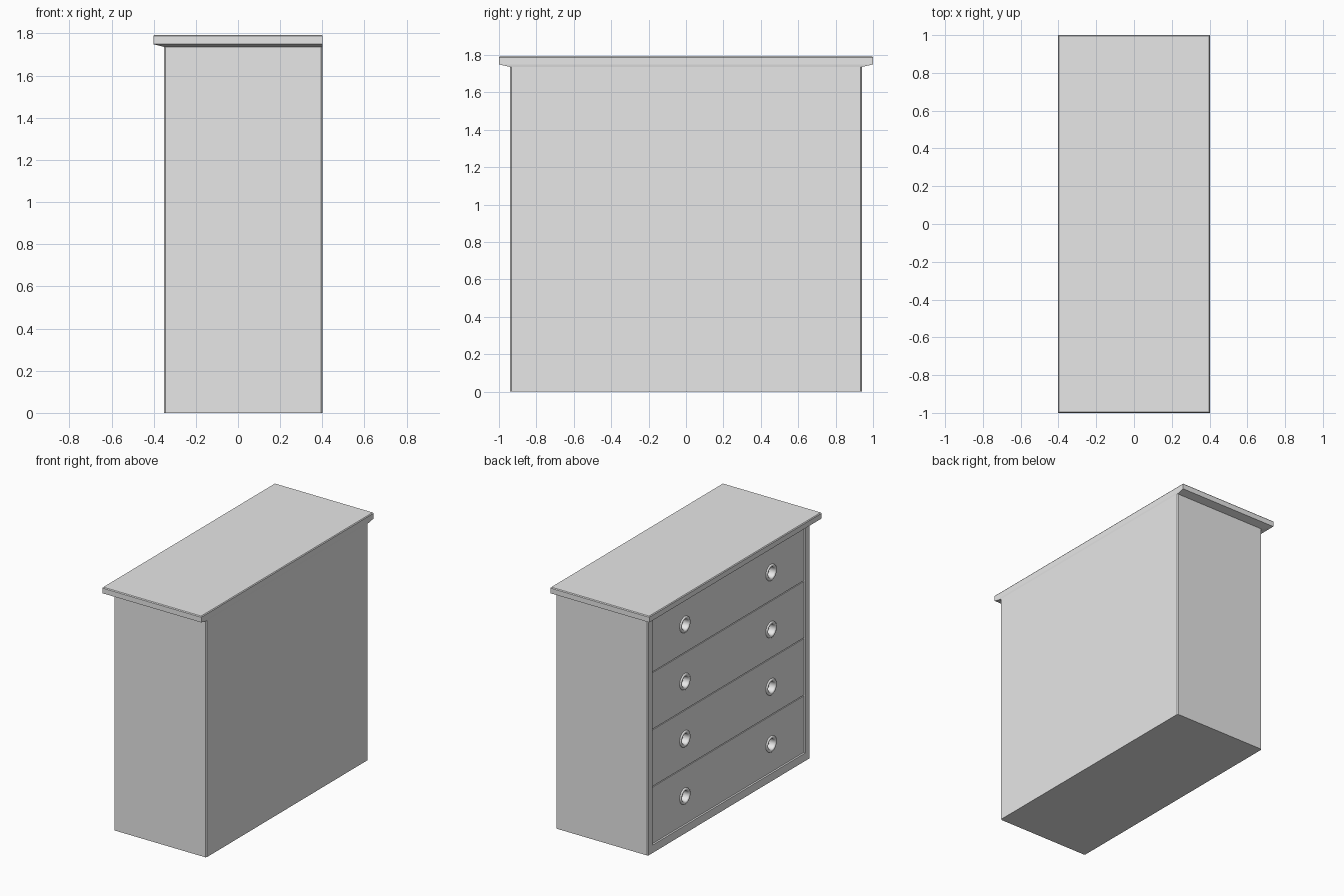
import bpy, bmesh, math
from mathutils import Vector

old = bpy.data.objects.get("Cube")
if old:
    bpy.data.objects.remove(old, do_unlink=True)

# Single painted-wood colour
grey = bpy.data.materials.new("light grey")
grey.diffuse_color = (0.8, 0.8, 0.8, 1)
grey.use_nodes = True
grey.node_tree.nodes["Principled BSDF"].inputs["Base Color"].default_value = (0.8, 0.8, 0.8, 1)


def finish(bm, name):
    bmesh.ops.recalc_face_normals(bm, faces=bm.faces)
    mesh = bpy.data.meshes.new(name)
    bm.to_mesh(mesh)
    bm.free()
    mesh.materials.append(grey)
    ob = bpy.data.objects.new(name, mesh)
    bpy.context.collection.objects.link(ob)
    return ob


def box(name, lo, hi, upright_bevel=0.0):
    lo, hi = Vector(lo), Vector(hi)
    bm = bmesh.new()
    bmesh.ops.create_cube(bm, size=1)
    for v in bm.verts:
        v.co = (lo + hi) / 2 + v.co * (hi - lo)
    if upright_bevel:
        edges = [e for e in bm.edges
                 if abs(e.verts[0].co.z - e.verts[1].co.z) > 0.01]
        bmesh.ops.bevel(bm, geom=edges, offset=upright_bevel, segments=1, affect='EDGES')
    return finish(bm, name)


def cut(target, cutter):
    mod = target.modifiers.new("cut", 'BOOLEAN')
    mod.operation = 'DIFFERENCE'
    mod.solver = 'EXACT'
    mod.object = cutter
    bpy.context.view_layer.objects.active = target
    bpy.ops.object.modifier_apply(modifier=mod.name)
    bpy.data.objects.remove(cutter, do_unlink=True)


def lathe(name, profile, centre, steps=32):
    """Spin (radius, outward) points around an axis that faces -x."""
    cx, cy, cz = centre
    bm = bmesh.new()
    verts = [bm.verts.new((cx - out, cy, cz + r)) for r, out in profile]
    edges = [bm.edges.new(p) for p in zip(verts, verts[1:])]
    bmesh.ops.spin(bm, geom=verts + edges, cent=centre, axis=(1, 0, 0),
                   angle=2 * math.pi, steps=steps)
    bmesh.ops.remove_doubles(bm, verts=bm.verts, dist=0.0005)
    return finish(bm, name)


# Carcass: a box with a shallow drawer opening cut into its -x side
FRONT, BACK, HALF_W, BODY_TOP = -0.35, 0.40, 0.94, 1.737
OPEN_W, OPEN_Z, PITCH = 0.887, 0.058, 0.42
carcass = box("carcass", (FRONT, -HALF_W, 0), (BACK, HALF_W, BODY_TOP), 0.007)
cut(carcass, box("opening_cutter", (-0.5, -OPEN_W, OPEN_Z), (-0.27, OPEN_W, 2)))

# Top slab: stacked rectangles give the sloped underside and eased upper edge
bm = bmesh.new()
rings = []
for x0, x1, w, z in ((FRONT, BACK, HALF_W, 1.736), (-0.402, 0.402, 1.0, 1.749),
                     (-0.402, 0.402, 1.0, 1.787), (-0.397, 0.397, 0.995, 1.793)):
    rings.append([bm.verts.new(p) for p in
                  ((x0, -w, z), (x1, -w, z), (x1, w, z), (x0, w, z))])
for a, b in zip(rings, rings[1:]):
    for i in range(4):
        j = (i + 1) % 4
        bm.faces.new((a[i], a[j], b[j], b[i]))
bm.faces.new(rings[0][::-1])
bm.faces.new(rings[-1])
finish(bm, "top_slab")

# Four drawer fronts, each with two ringed finger holes
PANEL_X, GAP = -0.34, 0.003
RING = [(0.060, -0.002), (0.058, 0.006), (0.053, 0.009), (0.046, 0.009),
        (0.041, 0.006), (0.038, 0.0), (0.037, -0.04), (0.0, -0.04)]
for n in range(4):
    z0 = OPEN_Z + n * PITCH
    z1 = min(z0 + PITCH, BODY_TOP)
    drawer = box(f"drawer_{n + 1}", (PANEL_X, -OPEN_W + GAP, z0 + GAP),
                 (-0.27, OPEN_W - GAP, z1 - GAP))
    for side, y in (("left", 0.5), ("right", -0.5)):
        centre = (PANEL_X, y, z0 + PITCH / 2)
        cut(drawer, lathe("hole_cutter", [(0, 0.05), (0.05, 0.05), (0.05, -0.05), (0, -0.05)],
                          centre))
        pull = lathe(f"drawer_{n + 1}_pull_{side}", RING, centre)
        # The open cup must face outward, towards -x
        bm = bmesh.new()
        bm.from_mesh(pull.data)
        floor = min(bm.faces, key=lambda f: -f.calc_center_median().x)
        if floor.normal.x > 0:
            bmesh.ops.reverse_faces(bm, faces=bm.faces)
        bm.to_mesh(pull.data)
        bm.free()
        bpy.ops.object.select_all(action='DESELECT')
        pull.select_set(True)
        bpy.context.view_layer.objects.active = pull
        bpy.ops.object.shade_smooth_by_angle(angle=math.radians(50))
